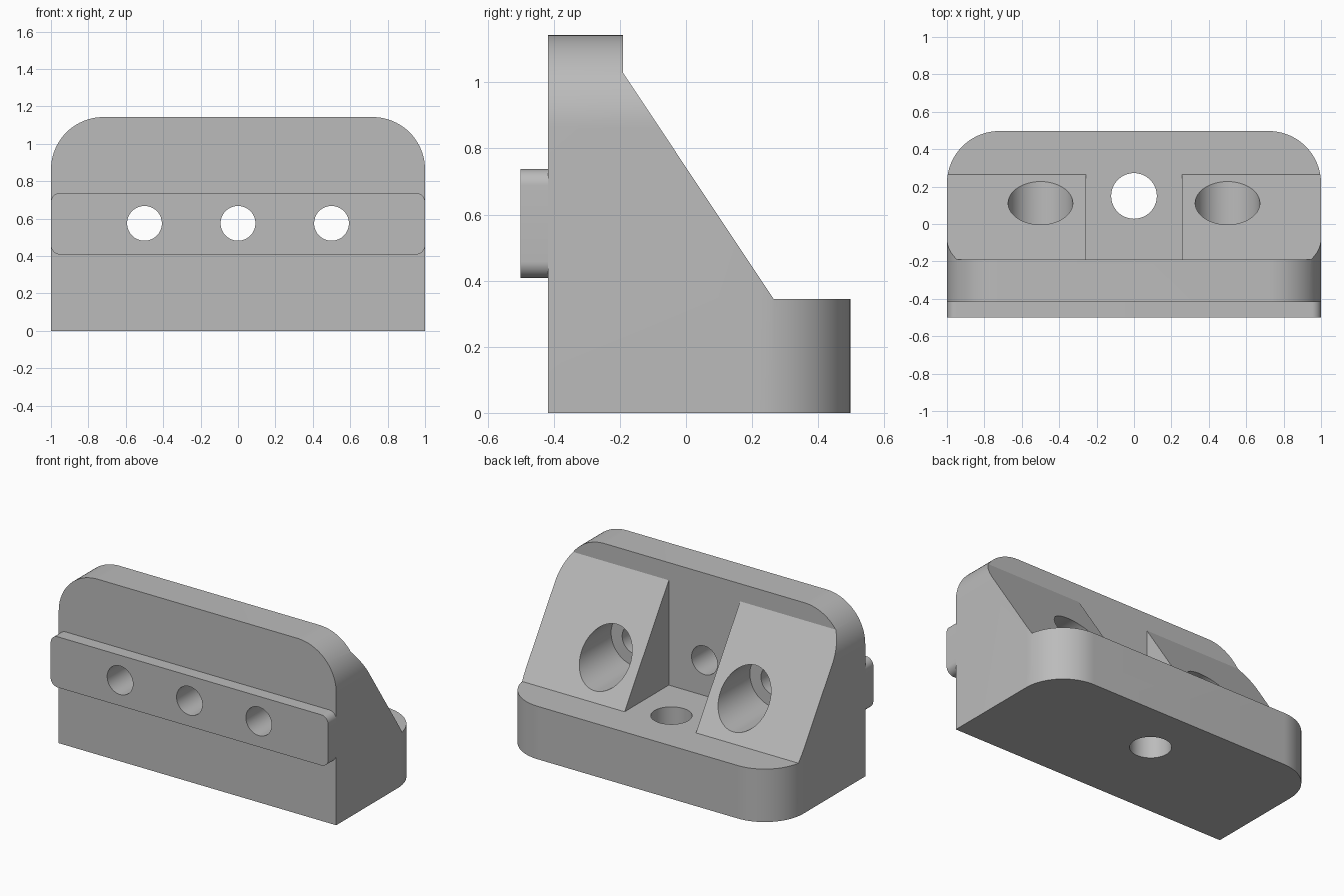
import bpy, bmesh, math
from mathutils import Vector

if "Cube" in bpy.data.objects:
    bpy.data.objects.remove(bpy.data.objects["Cube"])

grey = bpy.data.materials.new("plain grey")
grey.use_nodes = True
GREY = (0.5, 0.5, 0.5, 1)
grey.diffuse_color = GREY
grey.node_tree.nodes["Principled BSDF"].inputs["Base Color"].default_value = GREY


def prism(name, outline, place, low, high):
    """Extrude a 2D outline from low to high; place(u, v, w) maps it to xyz."""
    bm = bmesh.new()
    face = bm.faces.new([bm.verts.new(place(u, v, low)) for u, v in outline])
    shift = Vector(place(0, 0, high)) - Vector(place(0, 0, low))
    top = bmesh.ops.extrude_face_region(bm, geom=[face], use_keep_orig=True)
    bmesh.ops.translate(bm, vec=shift, verts=[g for g in top["geom"] if isinstance(g, bmesh.types.BMVert)])
    bmesh.ops.recalc_face_normals(bm, faces=bm.faces)
    mesh = bpy.data.meshes.new(name)
    bm.to_mesh(mesh)
    bm.free()
    mesh.materials.append(grey)
    obj = bpy.data.objects.new(name, mesh)
    bpy.context.collection.objects.link(obj)
    return obj


def along_x(u, v, w): return (w, u, v)
def along_y(u, v, w): return (u, w, v)
def along_z(u, v, w): return (u, v, w)


def rounded(x0, x1, v0, v1, r_low, r_high, steps=20):
    """Rectangle outline with separate radii for its low and high corners."""
    points = []
    for x, v, r, start in ((x1, v1, r_high, 0), (x0, v1, r_high, 90),
                           (x0, v0, r_low, 180), (x1, v0, r_low, 270)):
        if r == 0:
            points.append((x, v))
            continue
        cx = x - r if x == x1 else x + r
        cv = v - r if v == v1 else v + r
        for i in range(steps + 1):
            a = math.radians(start + 90 * i / steps)
            points.append((cx + r * math.cos(a), cv + r * math.sin(a)))
    return points


def circle(cu, cv, r, n=64):
    return [(cu + r * math.cos(math.tau * i / n), cv + r * math.sin(math.tau * i / n)) for i in range(n)]


def combine(obj, cutter, operation):
    """Apply an exact boolean and remove the cutter."""
    mod = obj.modifiers.new("cut", "BOOLEAN")
    mod.solver = "EXACT"
    mod.operation = operation
    mod.object = cutter
    bpy.context.view_layer.objects.active = obj
    bpy.ops.object.modifier_apply(modifier=mod.name)
    bpy.data.objects.remove(cutter)


FRONT, PLATE_BACK, BACK = -0.417, -0.19, 0.497
FLOOR, TOP, RADIUS = 0.345, 1.143, 0.28
HOLE_Z = 0.575

# Bracket body: plan outline trimmed by the side profile and the front outline
body = prism("bracket_body", rounded(-1, 1, FRONT, BACK, 0, RADIUS), along_z, 0, TOP)
side = [(-0.6, -0.1), (0.6, -0.1), (0.6, FLOOR), (0.265, FLOOR),
        (PLATE_BACK, 1.028), (PLATE_BACK, 1.3), (-0.6, 1.3)]
combine(body, prism("side_trim", side, along_x, -1.2, 1.2), "INTERSECT")
front = rounded(-1, 1, -0.1, TOP, 0, RADIUS)
combine(body, prism("front_trim", front, along_y, -0.7, 0.7), "INTERSECT")

# Pocket that leaves a gusset on each side
pocket = [(-0.257, FLOOR), (0.257, FLOOR), (0.257, 1.3), (-0.257, 1.3)]
combine(body, prism("pocket", pocket, along_y, PLATE_BACK, 0.7), "DIFFERENCE")

# Locating rail across the front
rail = prism("front_rail", rounded(-1, 1, 0.408, 0.738, 0.05, 0.05, 10), along_y, -0.5, FRONT)

# Bolt holes through rail and plate, with deep counterbores in the gussets
for x in (-0.5, 0, 0.5):
    for part in (body, rail):
        combine(part, prism("bolt_hole", circle(x, HOLE_Z, 0.093), along_y, -0.7, 0.7), "DIFFERENCE")
    if x:
        combine(body, prism("counterbore", circle(x, HOLE_Z, 0.173), along_y, PLATE_BACK, 0.7), "DIFFERENCE")

# Vertical hole through the base
combine(body, prism("base_hole", circle(0, 0.15, 0.122), along_z, -0.2, 0.6), "DIFFERENCE")

# Smooth curved walls, crisp edges
for part in (body, rail):
    bpy.ops.object.select_all(action="DESELECT")
    part.select_set(True)
    bpy.context.view_layer.objects.active = part
    bpy.ops.object.shade_smooth_by_angle(angle=math.radians(20))
